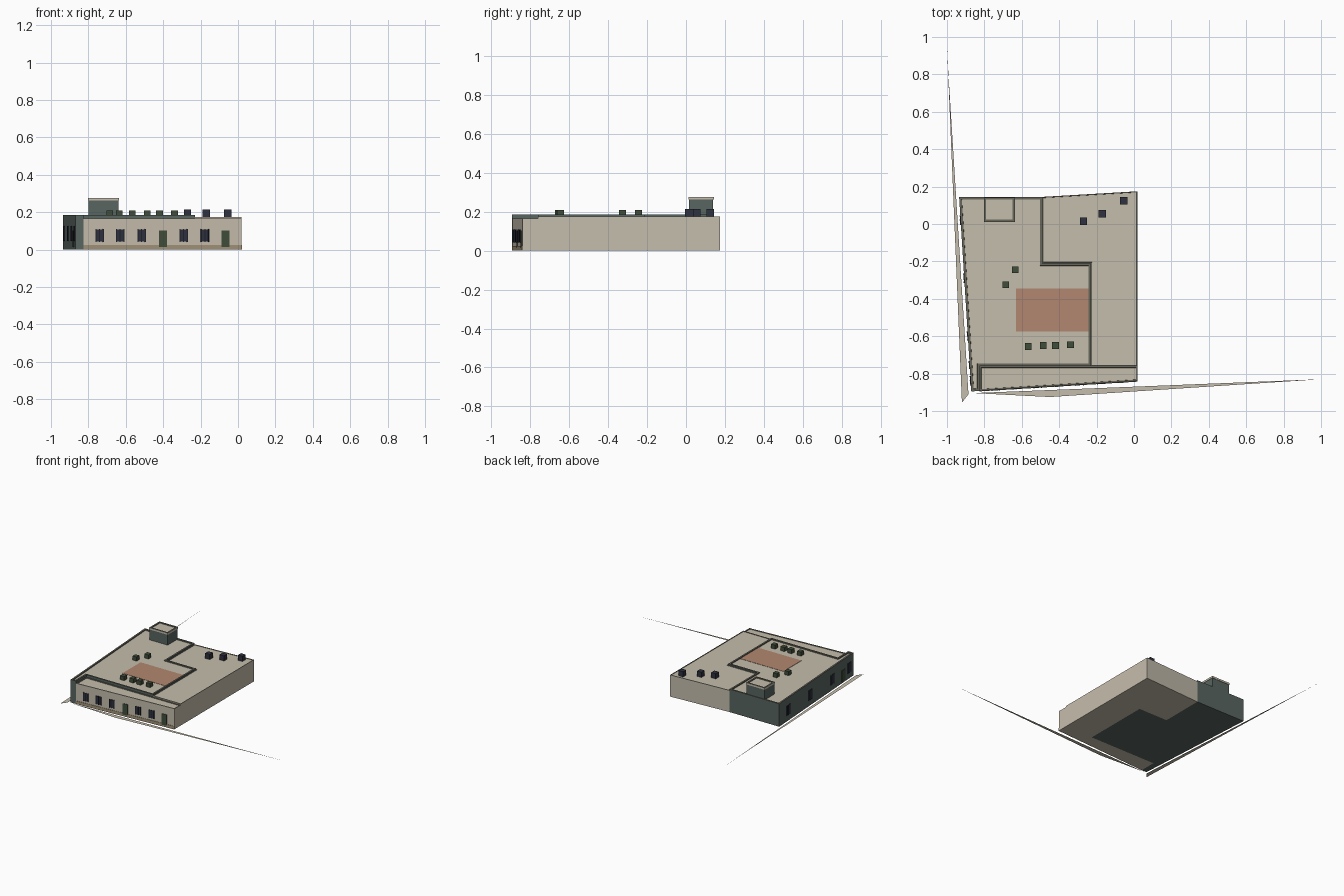
import bpy, bmesh, math
from mathutils import Vector, Matrix

if "Cube" in bpy.data.objects:
    bpy.data.objects.remove(bpy.data.objects["Cube"])


def material(name, r, g, b):
    m = bpy.data.materials.new(name)
    lin = [((c / 255 + 0.055) / 1.055) ** 2.4 for c in (r, g, b)]
    m.diffuse_color = (*lin, 1)
    m.use_nodes = True
    m.node_tree.nodes["Principled BSDF"].inputs["Base Color"].default_value = m.diffuse_color
    return m


BEIGE = material("beige stucco", 197, 189, 172)
SLATE = material("slate green wall", 88, 101, 97)
RIM = material("parapet grey", 104, 103, 92)
BASE = material("tan plinth", 160, 145, 118)
NAVY = material("navy glass", 46, 49, 63)
FRAME = material("black frame", 32, 34, 42)
GREEN = material("dark green", 64, 77, 58)
BRICK = material("terracotta", 178, 135, 112)


def finish(name, bm, mats):
    me = bpy.data.meshes.new(name)
    bm.to_mesh(me)
    bm.free()
    for m in mats:
        me.materials.append(m)
    ob = bpy.data.objects.new(name, me)
    bpy.context.collection.objects.link(ob)
    return ob


def prism(name, pts, z0, z1, wall, roof=BEIGE, rim=0.0, drop=0.0, rim_mat=RIM):
    """Extruded footprint with an optional raised rim around a sunken roof."""
    bm = bmesh.new()
    bottom = bm.faces.new([bm.verts.new((x, y, z0)) for x, y in pts])
    out = bmesh.ops.extrude_face_region(bm, geom=[bottom])
    verts = [g for g in out["geom"] if isinstance(g, bmesh.types.BMVert)]
    bmesh.ops.translate(bm, verts=verts, vec=(0, 0, z1 - z0))
    bmesh.ops.recalc_face_normals(bm, faces=bm.faces[:])
    top = max(bm.faces, key=lambda f: f.calc_center_median().z)
    top.material_index = 1
    if rim:
        for width, depth in ((rim, 0), (0.0008, -drop)):
            r = bmesh.ops.inset_region(bm, faces=[top], thickness=width,
                                       depth=depth, use_even_offset=True)
            for f in r["faces"]:
                f.material_index = 2
        top.material_index = 1
    return finish(name, bm, [wall, roof, rim_mat])


def box(name, centre, size, mat, angle=0.0):
    bm = bmesh.new()
    bmesh.ops.create_cube(bm, size=1, matrix=Matrix.Translation(centre)
                          @ Matrix.Rotation(angle, 4, "Z")
                          @ Matrix.Diagonal((*size, 1)))
    return finish(name, bm, [mat])


def sheet(name, pts, z, mat):
    bm = bmesh.new()
    bm.faces.new([bm.verts.new((x, y, z)) for x, y in pts])
    bmesh.ops.recalc_face_normals(bm, faces=bm.faces[:])
    if bm.faces[:][0].normal.z < 0:
        bmesh.ops.reverse_faces(bm, faces=bm.faces[:])
    return finish(name, bm, [mat])


class Facade:
    """Places plates on a slanted wall running from a to b."""

    def __init__(self, a, b):
        self.a, self.b = Vector(a), Vector(b)
        d = self.b - self.a
        self.length, self.angle = d.length, math.atan2(d.y, d.x)
        self.dir = d.normalized()

    def plate(self, name, s, z0, z1, width, depth, mat):
        p = self.a + self.dir * s
        box(name, (p.x, p.y, (z0 + z1) / 2), (width, depth, z1 - z0), mat, self.angle)

    def window(self, s, z0=0.043, z1=0.107, w=0.046):
        self.plate("window_glass", s, z0, z1, w, 0.006, NAVY)
        for k in (-0.5, 0, 0.5):
            self.plate("window_bar", s + k * (w - 0.006), z0 - 0.002, z1 + 0.002,
                       0.006, 0.009, FRAME)

    def door(self, s):
        self.plate("door", s, 0.013, 0.103, 0.044, 0.008, GREEN)


# taller slate wing with parapet
prism("slate_wing", [(-0.935, 0.145), (-0.49, 0.145), (-0.49, -0.21), (-0.23, -0.21),
                     (-0.23, -0.76), (-0.825, -0.76), (-0.825, -0.893), (-0.87, -0.895)],
      0, 0.185, SLATE, rim=0.013, drop=0.008)
# beige wing at the back and right
prism("beige_wing", [(-0.49, 0.145), (0.02, 0.175), (0.02, -0.76), (-0.23, -0.76),
                     (-0.23, -0.21), (-0.49, -0.21)],
      0, 0.175, BEIGE, rim=0.005, drop=0.003)
# lower strip along the street front
prism("front_strip", [(-0.825, -0.76), (0.02, -0.76), (0.02, -0.84), (-0.825, -0.892)],
      0, 0.166, BEIGE, rim=0.008, drop=0.004)
# stair tower on the roof
prism("roof_tower", [(-0.8, 0.015), (-0.64, 0.015), (-0.64, 0.14), (-0.8, 0.14)],
      0.17, 0.262, SLATE)
prism("tower_cap", [(-0.803, 0.012), (-0.637, 0.012), (-0.637, 0.143), (-0.803, 0.143)],
      0.262, 0.277, BEIGE, rim=0.012, drop=0.006)
# terracotta roof terrace
prism("roof_terrace", [(-0.63, -0.575), (-0.243, -0.575), (-0.243, -0.345), (-0.63, -0.345)],
      0.172, 0.179, BRICK, BRICK)

# rooftop units
for x, y in ((-0.27, 0.015), (-0.17, 0.055), (-0.055, 0.125)):
    box("large_roof_unit", (x, y, 0.193), (0.04, 0.04, 0.042), NAVY)
for x, y in ((-0.635, -0.245), (-0.685, -0.325), (-0.565, -0.655),
             (-0.485, -0.65), (-0.42, -0.65), (-0.34, -0.645)):
    box("small_roof_unit", (x, y, 0.192), (0.036, 0.036, 0.036), GREEN)

# street facade
front = Facade((-0.825, -0.892), (0.02, -0.84))
front.plate("plinth", front.length / 2, 0, 0.025, front.length, 0.006, BASE)
for x in (-0.74, -0.63, -0.515, -0.29, -0.175):
    front.window(x + 0.825)
for x in (-0.40, -0.065):
    front.door(x + 0.825)

# side facade
side = Facade((-0.935, 0.145), (-0.87, -0.895))
for s in (0.125, 0.435, 0.745, 0.985):
    side.window(s, 0.048, 0.125, 0.05)
side.door(0.9)

# tapering pavement slivers
sheet("side_pavement", [(-1, 0.955), (-0.992, 0.8), (-0.885, -0.91), (-0.92, -0.955)],
      0.001, BEIGE)
sheet("front_pavement", [(-0.86, -0.904), (1, -0.83), (-0.45, -0.925)], 0.001, BEIGE)
